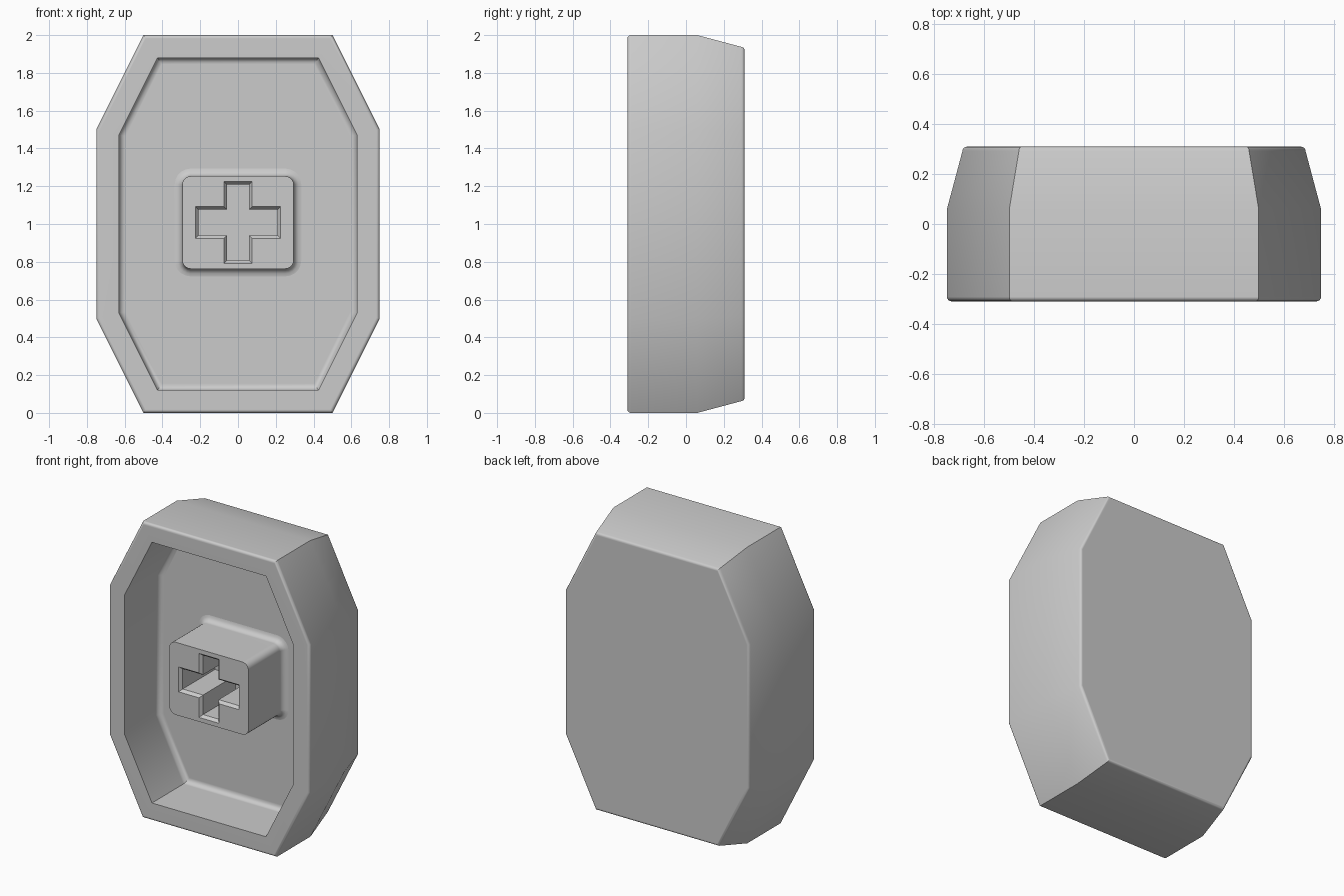
import bpy, bmesh, math
from mathutils import Vector

cube = bpy.data.objects.get("Cube")
if cube:
    bpy.data.objects.remove(cube)

grey = bpy.data.materials.new("plain_grey")
grey.use_nodes = True
COLOUR = (0.6, 0.6, 0.6, 1)
grey.diffuse_color = COLOUR
grey.node_tree.nodes["Principled BSDF"].inputs["Base Color"].default_value = COLOUR

FRONT, FLOOR, BACK = -0.31, 0.06, 0.31


def inset(points, d):
    """Mitred inset of a counter-clockwise outline (negative d grows it)."""
    result = []
    for i, p in enumerate(points):
        a = (p - points[i - 1]).normalized()
        b = (points[(i + 1) % len(points)] - p).normalized()
        na, nb = Vector((-a.y, a.x)), Vector((-b.y, b.x))
        result.append(p + (na + nb) * d / (1 + na.dot(nb)))
    return result


def quarter(points_of, steps=4):
    """Call points_of(sin, cos) along a quarter turn."""
    return [points_of(math.sin(t), math.cos(t))
            for t in (i * math.pi / 2 / steps for i in range(steps + 1))]


def loft(bm, outline, profile):
    """Skin rings of (inset, depth); return the first and last ring."""
    rings = [[bm.verts.new((p.x, y, p.y)) for p in inset(outline, d)] for d, y in profile]
    n = len(outline)
    for a, b in zip(rings, rings[1:]):
        for i in range(n):
            j = (i + 1) % n
            bm.faces.new((a[i], a[j], b[j], b[i]))
    return rings[0], rings[-1]


def finish(bm, name):
    bmesh.ops.recalc_face_normals(bm, faces=bm.faces)
    mesh = bpy.data.meshes.new(name)
    bm.to_mesh(mesh)
    bm.free()
    mesh.materials.append(grey)
    ob = bpy.data.objects.new(name, mesh)
    bpy.context.collection.objects.link(ob)
    ob.location.z = 1
    bpy.ops.object.select_all(action='DESELECT')
    ob.select_set(True)
    bpy.context.view_layer.objects.active = ob
    bpy.ops.object.shade_smooth_by_angle(angle=math.radians(29))
    weighted = ob.modifiers.new("flat_caps", 'WEIGHTED_NORMAL')
    weighted.keep_sharp = True


# Hollow octagonal shell: back panel, tapered side, rounded rim, cavity
corners = [(0.5, -1), (0.75, -0.5), (0.75, 0.5), (0.5, 1)]
octagon = [Vector(c) for c in corners] + [Vector((-x, z)) for x, z in reversed(corners)]
r, f = 0.018, 0.035
profile = quarter(lambda s, c: (0.062 + r * (1 - s), BACK - r * (1 - c)))
profile += [(0, FLOOR)]
profile += quarter(lambda s, c: (r * (1 - c), FRONT + r * (1 - s)))
profile += [(0.12, FRONT)]
profile += quarter(lambda s, c: (0.12 + f * (1 - c), FLOOR - f * (1 - s)))
bm = bmesh.new()
first, last = loft(bm, octagon, profile)
bm.faces.new(first)
bm.faces.new(last)
finish(bm, "shell")

# Mounting post: rounded block flared into the cavity floor
block = []
for k, (sx, sz) in enumerate([(1, -1), (1, 1), (-1, 1), (-1, -1)]):
    for step in range(6):
        t = math.radians(90 * (k - 1) + 18 * step)
        block.append(Vector((sx * 0.25 + 0.045 * math.cos(t),
                             sz * 0.2 + 0.045 * math.sin(t))))
g = 0.04
profile = [(0, FRONT)] + quarter(lambda s, c: (-g * (1 - c), FLOOR - g * (1 - s)))
bm = bmesh.new()
face_rim, _ = loft(bm, block, profile)

# Cross socket with a chamfered mouth
w, h, a, b = 0.21, 0.2, 0.058, 0.068
cross = [Vector(c) for c in [(a, -h), (a, -b), (w, -b), (w, b), (a, b), (a, h),
                             (-a, h), (-a, b), (-w, b), (-w, -b), (-a, -b), (-a, -h)]]
mouth, base = loft(bm, cross, [(-0.016, FRONT), (0, FRONT + 0.02), (0, FLOOR - 0.005)])
bm.faces.new(base)
rim_edges = [bm.edges.get((ring[i - 1], ring[i]))
             for ring in (face_rim, mouth) for i in range(len(ring))]
bmesh.ops.triangle_fill(bm, edges=rim_edges, use_beauty=True)
bmesh.ops.translate(bm, verts=bm.verts, vec=(0, 0, 0.008))
finish(bm, "mounting_post")
